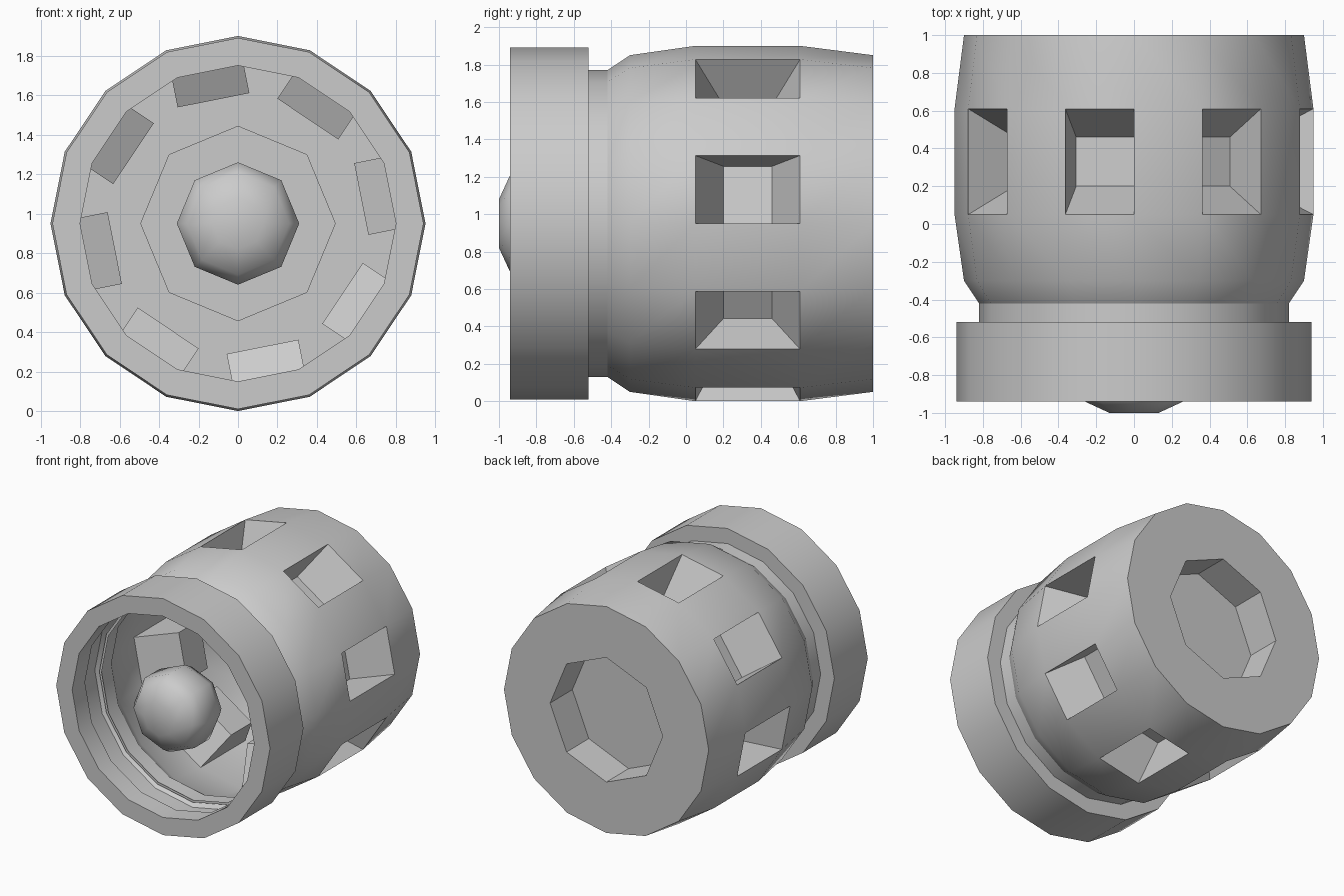
import bpy, bmesh
from math import sin, cos, pi, radians
from mathutils import Vector

if "Cube" in bpy.data.objects:
    bpy.data.objects.remove(bpy.data.objects["Cube"])

CZ = 0.95  # height of the main axis (runs along y)


def ring(bm, r, y, n):
    return [bm.verts.new((r * cos(2 * pi * k / n), y, CZ + r * sin(2 * pi * k / n)))
            for k in range(n)]


def lathe(bm, profile, n, closed=False, skip=None):
    """Turn (radius, y) points about the y axis; skip(i, k) leaves faces out."""
    rings = [ring(bm, r, y, n) for r, y in profile]
    count = len(rings) if closed else len(rings) - 1
    for i in range(count):
        a, b = rings[i], rings[(i + 1) % len(rings)]
        for k in range(n):
            if not (skip and skip(i, k)):
                j = (k + 1) % n
                bm.faces.new((a[k], a[j], b[j], b[k]))
    return rings


def finish(bm, name, angle=30):
    bmesh.ops.recalc_face_normals(bm, faces=bm.faces)
    me = bpy.data.meshes.new(name)
    bm.to_mesh(me)
    bm.free()
    ob = bpy.data.objects.new(name, me)
    bpy.context.collection.objects.link(ob)
    bpy.ops.object.select_all(action='DESELECT')
    ob.select_set(True)
    bpy.context.view_layer.objects.active = ob
    bpy.ops.object.shade_smooth_by_angle(angle=radians(angle))
    return ob


# body shell with every other panel of the widest band left open
N = 16
bm = bmesh.new()
profile = [(0.80, -0.57), (0.82, -0.57), (0.82, -0.42), (0.90, -0.30),
           (0.95, 0.05), (0.95, 0.61), (0.90, 1.0)]
BAND = 4
rings = lathe(bm, profile, N, skip=lambda i, k: i == BAND and k % 2 == 0)

# pockets sunk into the open panels, ends sloping to a narrower floor
for k in range(0, N, 2):
    top = [rings[BAND][k], rings[BAND][k + 1],
           rings[BAND + 1][k + 1], rings[BAND + 1][k]]
    a = 2 * pi * (k + 0.5) / N
    inward = Vector((-cos(a), 0, -sin(a))) * 0.295
    floor = []
    for v, dy in zip(top, (0.15, 0.15, -0.15, -0.15)):
        floor.append(bm.verts.new(v.co + inward + Vector((0, dy, 0))))
    for i in range(4):
        j = (i + 1) % 4
        bm.faces.new((top[i], top[j], floor[j], floor[i]))
    bm.faces.new(floor)

# back plate with an eight-sided recess
socket = lathe(bm, [(0.495, 1.0), (0.495, 0.72)], 8)
rim, back = socket[0], rings[-1]
for k in range(8):
    j = (k + 1) % 8
    bm.faces.new((back[2 * k], back[2 * k + 1], back[(2 * k + 2) % N], rim[j], rim[k]))
bm.faces.new(socket[1])
finish(bm, "body_shell")

# front collar with a stepped bore
bm = bmesh.new()
lathe(bm, [(0.94, -0.94), (0.94, -0.52), (0.82, -0.52), (0.86, -0.57),
           (0.86, -0.78), (0.80, -0.78), (0.80, -0.94)], N, closed=True)
finish(bm, "front_collar")

# eight-sided rounded bulb in the opening
bm = bmesh.new()
bulb = lathe(bm, [(0.13, -1.0), (0.26, -0.94), (0.31, -0.86),
                  (0.31, -0.67), (0.26, -0.58), (0.13, -0.52)], 8)
bm.faces.new(bulb[0])
bm.faces.new(bulb[-1])
finish(bm, "bulb", 60)
